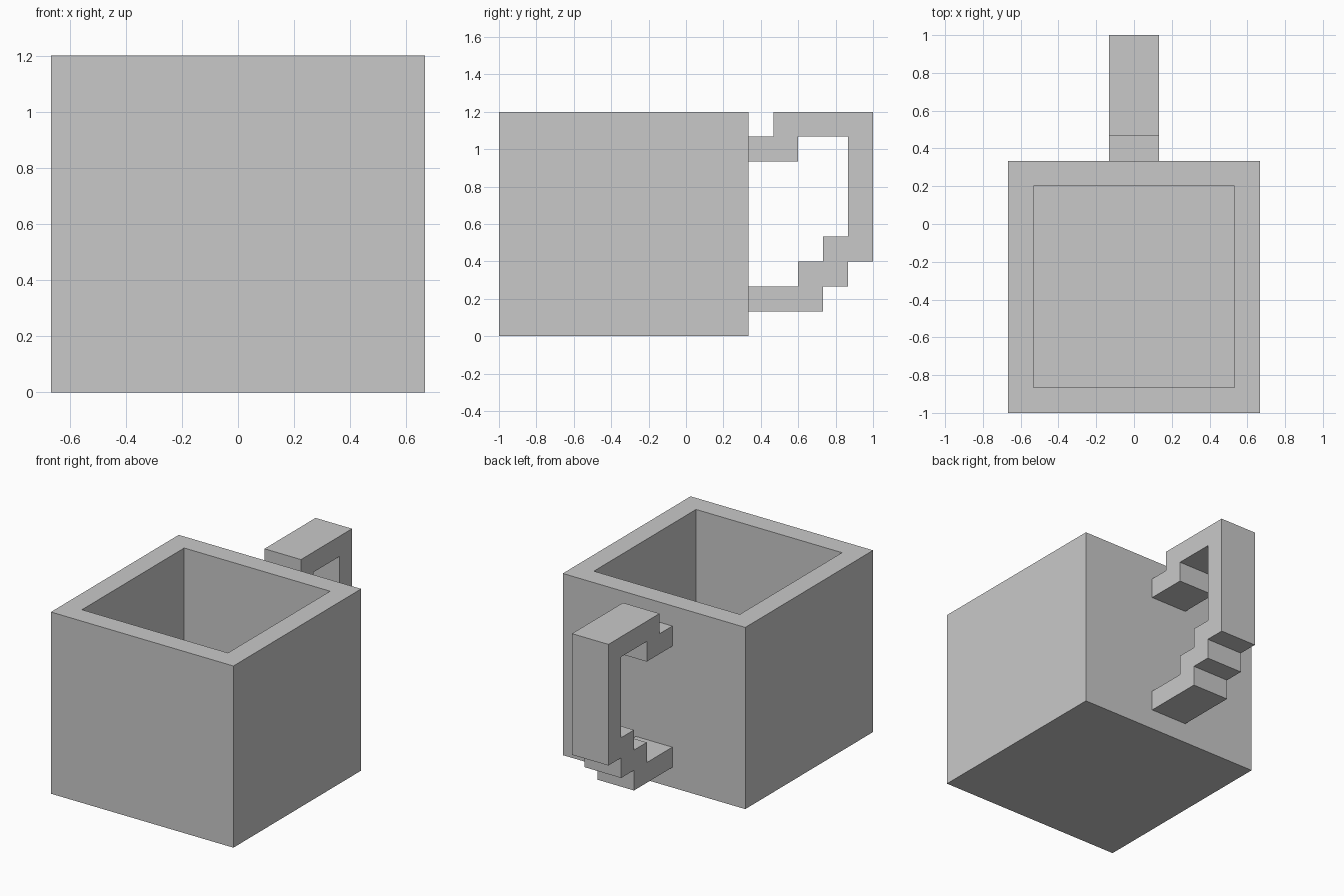
import bpy
import bmesh

if "Cube" in bpy.data.objects:
    bpy.data.objects.remove(bpy.data.objects["Cube"])

U = 2 / 15  # block grid unit

grey = bpy.data.materials.new("plain grey")
grey.diffuse_color = (0.584, 0.584, 0.584, 1)
grey.use_nodes = True
grey.node_tree.nodes["Principled BSDF"].inputs["Base Color"].default_value = grey.diffuse_color


def make_object(name, bm):
    bmesh.ops.recalc_face_normals(bm, faces=bm.faces)
    mesh = bpy.data.meshes.new(name)
    bm.to_mesh(mesh)
    bm.free()
    mesh.materials.append(grey)
    obj = bpy.data.objects.new(name, mesh)
    bpy.context.collection.objects.link(obj)
    return obj


# Cup body: square block, 10 x 10 x 9 units, hollowed from the top
bm = bmesh.new()
bmesh.ops.create_cube(bm, size=1)
for v in bm.verts:
    v.co.x *= 10 * U
    v.co.y = v.co.y * 10 * U - 2.5 * U
    v.co.z = (v.co.z + 0.5) * 9 * U
bm.normal_update()
top = max(bm.faces, key=lambda f: f.calc_center_median().z)
# Rim, one unit wide
bmesh.ops.inset_region(bm, faces=[top], thickness=U, use_even_offset=True)
for v in top.verts:
    v.co.x = 4 * U if v.co.x > 0 else -4 * U
    v.co.y = (1.5 if v.co.y > -2.5 * U else -6.5) * U
# Inner walls and floor
floor = bmesh.ops.extrude_discrete_faces(bm, faces=[top])["faces"][0]
bmesh.ops.translate(bm, verts=floor.verts, vec=(0, 0, -8 * U))
make_object("cup_body", bm)

# Handle: stepped outline in grid units (y, z), extruded across x
outline = [(2.5, 8), (3.5, 8), (3.5, 9), (7.5, 9), (7.5, 3), (6.5, 3),
           (6.5, 2), (5.5, 2), (5.5, 1), (2.5, 1), (2.5, 2), (4.5, 2),
           (4.5, 3), (5.5, 3), (5.5, 4), (6.5, 4), (6.5, 8), (4.5, 8),
           (4.5, 7), (2.5, 7)]
bm = bmesh.new()
side = bm.faces.new([bm.verts.new((-U, y * U, z * U)) for y, z in outline])
ext = bmesh.ops.extrude_face_region(bm, geom=[side])["geom"]
bmesh.ops.translate(bm, vec=(2 * U, 0, 0),
                    verts=[g for g in ext if isinstance(g, bmesh.types.BMVert)])
make_object("handle", bm)
